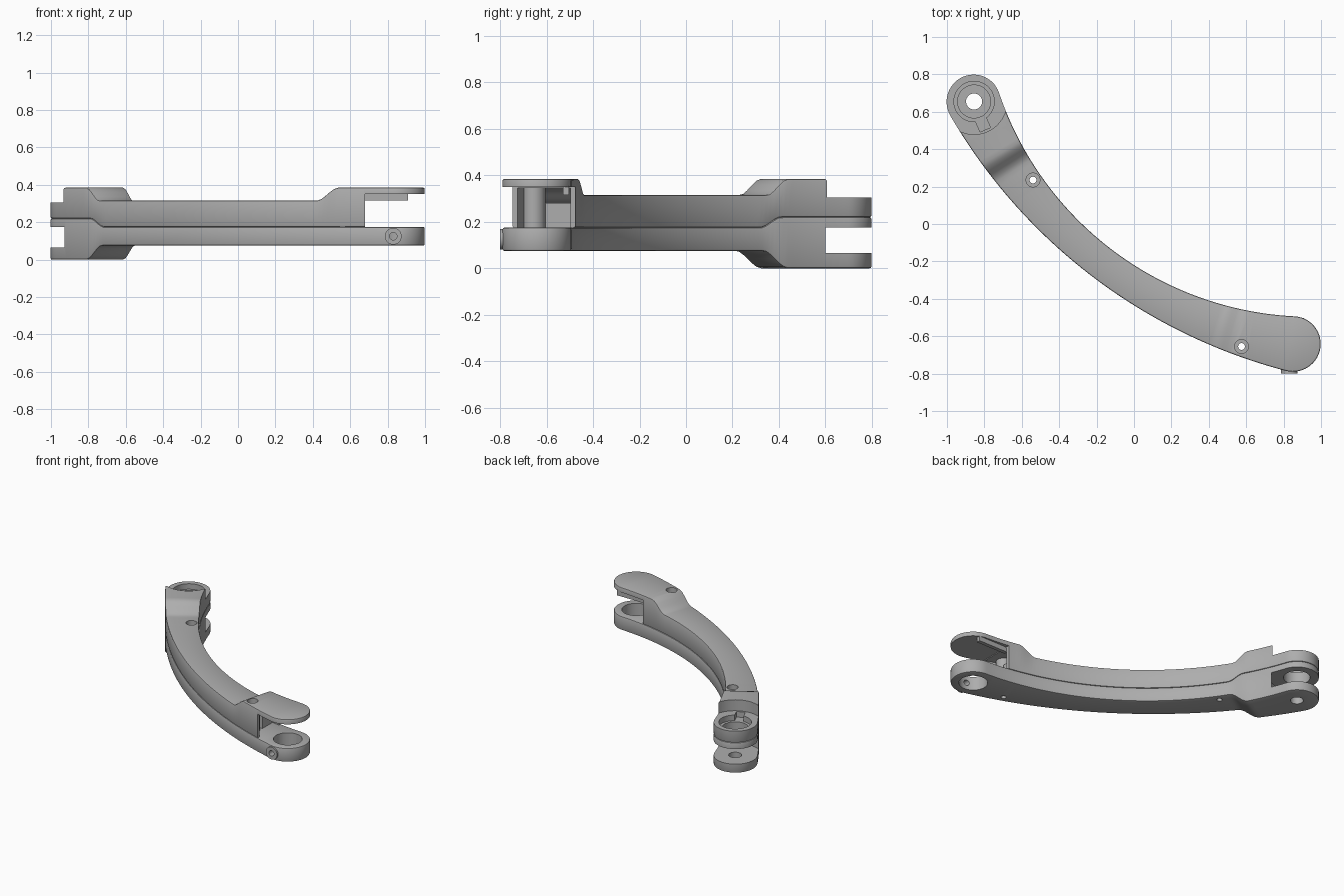
import bpy
import bmesh
from math import cos, sin, pi, atan2
from mathutils import Vector, Matrix

if "Cube" in bpy.data.objects:
    bpy.data.objects.remove(bpy.data.objects["Cube"], do_unlink=True)

grey = bpy.data.materials.new("satin_grey")
grey.use_nodes = True
grey.diffuse_color = (0.42, 0.42, 0.42, 1)
grey.node_tree.nodes["Principled BSDF"].inputs["Base Color"].default_value = (0.42, 0.42, 0.42, 1)

# Plan outline: two arcs tangent to the round ends
REAR, FRONT = Vector((-0.855, 0.655)), Vector((0.85, -0.64))
OUTER, OUTER_R = Vector((1.556, 2.055)), 2.936
INNER, INNER_R = Vector((0.9475, 1.266)), 1.762
SCREWS = ((-0.54, 0.235, 0.25), (0.575, -0.655, 0.32))


def arc_point(centre, radius, t):
    a, b = (atan2(*(end - centre).yx) % (2 * pi) for end in (REAR, FRONT))
    angle = a + (b - a) * t
    return centre + radius * Vector((cos(angle), sin(angle)))


def cap_points(centre, start, end, count=28):
    a, b = atan2(*(start - centre).yx), atan2(*(end - centre).yx)
    if b < a:
        b += 2 * pi
    ra, rb = (start - centre).length, (end - centre).length
    for i in range(1, count):
        f = i / count
        angle = a + (b - a) * f
        yield centre + (ra + (rb - ra) * f) * Vector((cos(angle), sin(angle)))


def ease(t, a, b, za, zb):
    f = min(max((t - a) / (b - a), 0), 1)
    return za + (zb - za) * f * f * (3 - 2 * f)


def top_z(t):
    return ease(t, 0.135, 0.185, 0.385, 0.315) + ease(t, 0.82, 0.875, 0, 0.07)


def seam_z(t):
    return ease(t, 0.15, 0.2, 0.22, 0.175)


def bottom_z(t):
    return ease(t, 0.135, 0.195, 0, 0.075)


def finish(bm, name):
    bmesh.ops.recalc_face_normals(bm, faces=bm.faces)
    mesh = bpy.data.meshes.new(name)
    bm.to_mesh(mesh)
    bm.free()
    mesh.materials.append(grey)
    obj = bpy.data.objects.new(name, mesh)
    bpy.context.collection.objects.link(obj)
    return obj


# Curved slab following the arm between two height functions
def slab(name, t0, t1, inset, low, high, caps=True, n=96):
    ts = [t0 + (t1 - t0) * i / n for i in range(n + 1)]
    outer = [arc_point(OUTER, OUTER_R - inset, t) for t in ts]
    inner = [arc_point(INNER, INNER_R + inset, t) for t in ts]
    cap_b = list(cap_points(FRONT, outer[-1], inner[-1])) if caps else []
    cap_a = list(cap_points(REAR, inner[0], outer[0])) if caps else []
    loop = list(zip(outer, ts)) + [(p, t1) for p in cap_b]
    loop += list(zip(inner[::-1], ts[::-1])) + [(p, t0) for p in cap_a]
    bm = bmesh.new()
    layers = [[bm.verts.new((p.x, p.y, z(t))) for p, t in loop] for z in (low, high)]
    count, first = len(loop), n + 1 + len(cap_b)
    for v in layers:
        for i in range(n):
            j = first + n - i
            bm.faces.new((v[i], v[i + 1], v[j - 1], v[j]))
        if caps:
            bm.faces.new(v[n:first + 1])
            bm.faces.new(v[first + n:] + v[:1])
    for i in range(count):
        j = (i + 1) % count
        bm.faces.new((layers[0][i], layers[0][j], layers[1][j], layers[1][i]))
    return finish(bm, name)


def cylinder(name, x, y, r, z0, z1, sides=48):
    bm = bmesh.new()
    bmesh.ops.create_cone(bm, cap_ends=True, segments=sides, radius1=r, radius2=r, depth=z1 - z0,
                          matrix=Matrix.Translation((x, y, (z0 + z1) / 2)))
    return finish(bm, name)


def side_cylinder(name, x, z, r, y0, y1):
    obj = cylinder(name, 0, 0, r, y0, y1, 32)
    obj.data.transform(Matrix.Translation((x, 0, z)) @ Matrix.Rotation(-pi / 2, 4, "X"))
    return obj


def box(name, low, high, turn=0):
    low, high = Vector(low), Vector(high)
    bm = bmesh.new()
    bmesh.ops.create_cube(bm, size=1)
    size = high - low
    bm.transform(Matrix.Translation((low + high) / 2) @ Matrix.Rotation(turn, 4, "Z")
                 @ Matrix.Diagonal((size.x, size.y, size.z, 1)))
    return finish(bm, name)


def apply(obj, kind, **settings):
    bpy.ops.object.select_all(action="DESELECT")
    bpy.context.view_layer.objects.active = obj
    obj.select_set(True)
    mod = obj.modifiers.new(kind, kind)
    for key, value in settings.items():
        setattr(mod, key, value)
    bpy.ops.object.modifier_apply(modifier=mod.name)


def cut(cutter, *targets):
    cutter.hide_render = True
    for obj in targets:
        apply(obj, "BOOLEAN", operation="DIFFERENCE", solver="EXACT", object=cutter)
    bpy.data.objects.remove(cutter, do_unlink=True)


# Two shells meeting at the seam
lower = slab("lower_shell", 0, 1, 0, bottom_z, seam_z)
upper = slab("upper_shell", 0, 1, 0, seam_z, top_z)
for shell in (lower, upper):
    apply(shell, "BEVEL", width=0.008, segments=2, limit_method="ANGLE", angle_limit=1.05)

# Front fork: gap under the top tab, and the hollow behind it
cut(box("gap_cutter", (0.68, -1, 0.1), (1.2, 0, 0.35)), upper)
cut(slab("hollow_cutter", 0.79, 0.99, 0.022, lambda t: 0.14, lambda t: top_z(t) - 0.04, caps=False), upper)
cut(cylinder("eye_cutter", *FRONT, 0.095, 0, 0.3), lower)

# Rear fork: slot between tab and ring, and the hood cut back around the ring
cut(cylinder("slot_cutter", *REAR, 0.18, 0.065, 0.175, 64), lower)
cut(cylinder("hood_cutter", *REAR, 0.176, 0.305, 0.5, 64), upper)
cut(cylinder("ring_cutter", *REAR, 0.088, 0.12, 0.4), lower, upper)
cut(cylinder("ledge_cutter", *REAR, 0.108, 0.265, 0.4), upper)
cut(cylinder("pivot_cutter", *REAR, 0.043, -0.1, 0.12), lower)
cut(box("notch_cutter", (-0.845, 0.5, 0.265), (-0.785, 0.6, 0.4), 0.4), upper)

# Screw boss and stiffeners inside the front fork
boss = cylinder("screw_boss", 0.575, -0.655, 0.05, 0.172, 0.355)
rib = box("inner_rib", (0.6, -0.605, 0.172), (0.62, -0.485, 0.28))
tab_rib = box("tab_rib", (0.67, -0.53, 0.315), (0.91, -0.503, 0.355))

# Side screw collar on the front eye
collar = side_cylinder("side_collar", 0.83, 0.125, 0.045, -0.8, -0.745)
cut(side_cylinder("side_cutter", 0.83, 0.125, 0.02, -0.9, -0.66), lower, collar)

# Vertical screw holes with counterbores
for x, y, floor in SCREWS:
    targets = (lower, upper, boss) if x > 0 else (lower, upper)
    cut(cylinder("screw_cutter", x, y, 0.018, -0.1, 0.5, 24), *targets)
    cut(cylinder("counterbore_cutter", x, y, 0.037, floor, 0.5, 32), *targets[1:])

# Smooth shading with crisp edges
bpy.ops.object.select_all(action="DESELECT")
for obj in (lower, upper, boss, rib, tab_rib, collar):
    obj.select_set(True)
bpy.context.view_layer.objects.active = lower
bpy.ops.object.shade_smooth_by_angle(angle=0.52)
